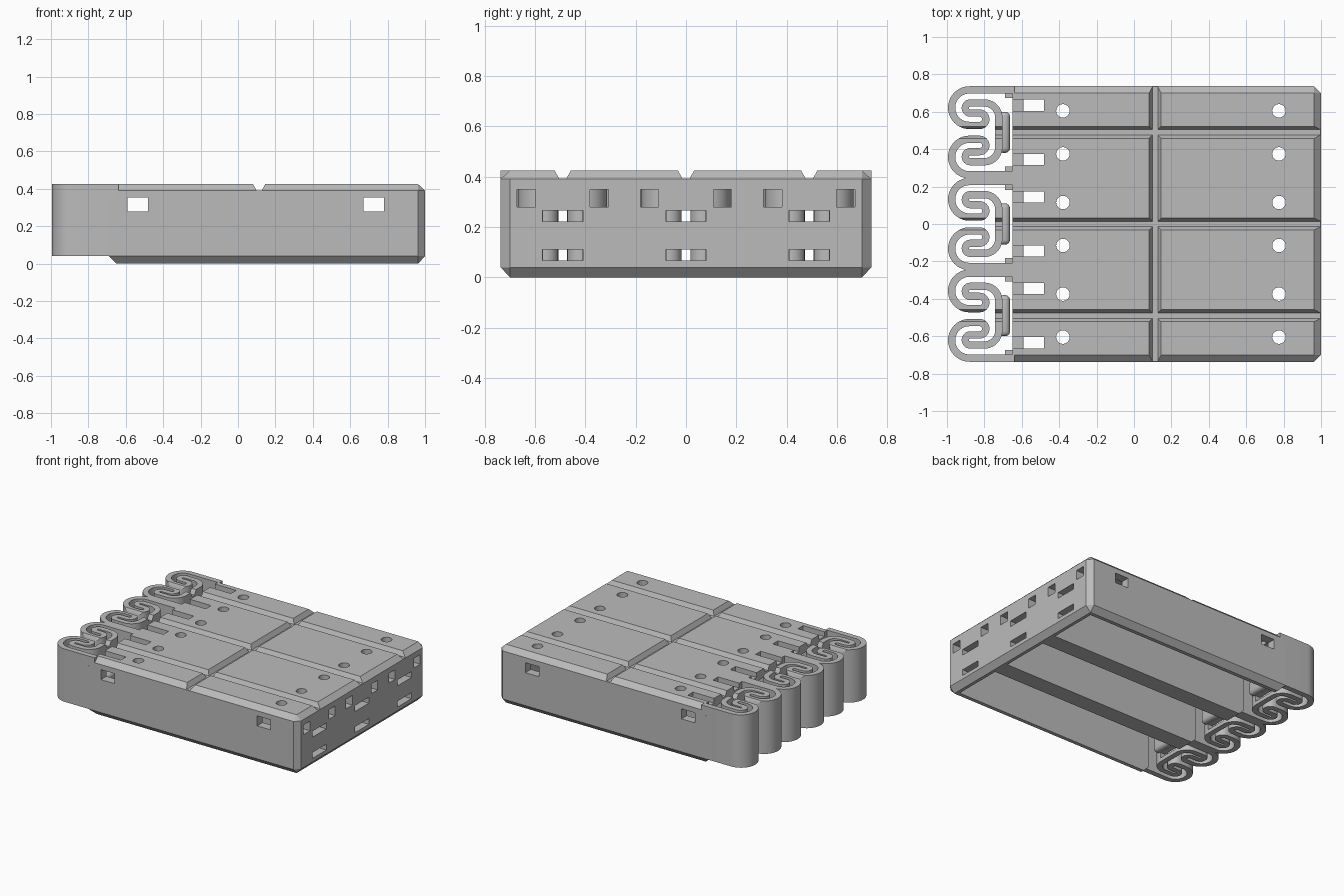
import bpy, bmesh
from math import cos, sin, radians
from mathutils import Vector, Matrix

if "Cube" in bpy.data.objects:
    bpy.data.objects.remove(bpy.data.objects["Cube"])

grey = bpy.data.materials.new("plain grey")
grey.use_nodes = True
grey.diffuse_color = (0.5, 0.5, 0.5, 1)
grey.node_tree.nodes["Principled BSDF"].inputs["Base Color"].default_value = (0.5, 0.5, 0.5, 1)

BAYS = (-0.49, 0.0, 0.49)   # centre line of each compartment
TOP = 0.425


def make(name, bm):
    bmesh.ops.recalc_face_normals(bm, faces=bm.faces)
    mesh = bpy.data.meshes.new(name)
    bm.to_mesh(mesh)
    bm.free()
    mesh.materials.append(grey)
    obj = bpy.data.objects.new(name, mesh)
    bpy.context.collection.objects.link(obj)
    return obj


def box(bm, x0, x1, y0, y1, z0, z1):
    size = Matrix.Diagonal((x1 - x0, y1 - y0, z1 - z0, 1))
    place = Matrix.Translation(((x0 + x1) / 2, (y0 + y1) / 2, (z0 + z1) / 2))
    bmesh.ops.create_cube(bm, size=1, matrix=place @ size)


def hull(bm, points):
    verts = [bm.verts.new(p) for p in points]
    bmesh.ops.convex_hull(bm, input=verts)
    bmesh.ops.dissolve_limit(bm, angle_limit=0.01, verts=bm.verts[:], edges=bm.edges[:])


def cut(target, bm):
    cutter = make("cutter", bm)
    cutter.hide_render = True
    mod = target.modifiers.new("cut", "BOOLEAN")
    mod.operation = "DIFFERENCE"
    mod.solver = "EXACT"
    mod.object = cutter
    graph = bpy.context.evaluated_depsgraph_get()
    mesh = bpy.data.meshes.new_from_object(target.evaluated_get(graph))
    target.modifiers.clear()
    target.data = mesh
    bpy.data.objects.remove(cutter)


def groove(along_x, centre):
    """Trapezoid groove cutter in the top face."""
    bm = bmesh.new()
    pts = []
    for end in (-1.2, 1.2):
        for w, z in ((0.014, 0.392), (0.038, 0.435)):
            for s in (-1, 1):
                a = centre + s * w
                pts.append((end, a, z) if along_x else (a, end, z))
    hull(bm, pts)
    return bm


# Chamfered body block
bm = bmesh.new()
pts = []
for s in (-1, 1):
    for z in (0.04, 0.39):
        pts += [(-0.69, s * 0.737, z), (0.963, s * 0.737, z), (1, s * 0.7, z)]
    pts += [(-0.65, s * 0.7, 0), (0.963, s * 0.7, 0),
            (-0.69, s * 0.7, TOP), (0.963, s * 0.7, TOP)]
hull(bm, pts)
body = make("housing", bm)

# Three compartments, open below and at the left end
bm = bmesh.new()
for c in BAYS:
    box(bm, -0.8, 0.94, c - 0.183, c + 0.183, -0.1, 0.36)
cut(body, bm)

# Step down behind the end of the top plate
bm = bmesh.new()
box(bm, -0.9, -0.65, -0.9, 0.9, 0.355, 0.6)
cut(body, bm)

# Cross tunnels through the side walls and ribs
bm = bmesh.new()
for x in (-0.59, 0.67):
    box(bm, x, x + 0.11, -0.9, 0.9, 0.28, 0.353)
cut(body, bm)

# Windows in the end wall, slots and round holes in the top plate
bm = bmesh.new()
for c in BAYS:
    for z in (0.067, 0.222):
        box(bm, 0.9, 1.1, c - 0.08, c + 0.08, z, z + 0.043)
    for s in (-1, 1):
        y = c + s * 0.145
        box(bm, 0.9, 1.1, y - 0.036, y + 0.036, 0.28, 0.35)
        box(bm, -0.59, -0.48, y - 0.03, y + 0.03, 0.3, 0.5)
        for x in (-0.38, 0.775):
            bmesh.ops.create_cone(bm, cap_ends=True, segments=24, radius1=0.036, radius2=0.036,
                                  depth=0.2, matrix=Matrix.Translation((x, c + s * 0.115, 0.4)))
cut(body, bm)
bm = bmesh.new()
for c in BAYS:
    for s in (-1, 1):
        y = c + s * 0.145
        box(bm, -0.7, -0.585, y - 0.03, y + 0.03, 0.39, 0.5)
cut(body, bm)

# Grooves across the top
for c in BAYS:
    cut(body, groove(True, c))
cut(body, groove(False, 0.113))


def arc(cx, cy, r, a0, a1, n):
    return [(cx + r * cos(radians(a0 + (a1 - a0) * i / n)),
             cy + r * sin(radians(a0 + (a1 - a0) * i / n))) for i in range(n + 1)]


# Centre line of the curled spring: one half, then its mirror
half = [(-0.64, 0.227)]
half += arc(-0.88, 0.132, 0.095, 90, 270, 20)
half += arc(-0.825, 0.07, 0.033, -90, 90, 12)
half += arc(-0.875, 0.13, 0.027, 270, 90, 12)
half += arc(-0.80, 0.08, 0.077, 90, 0, 10)
path = [Vector(p) for p in half + [(x, -y) for x, y in reversed(half)]]


def spring(c):
    bm = bmesh.new()
    rows = []
    for i, p in enumerate(path):
        d = (path[min(i + 1, len(path) - 1)] - path[max(i - 1, 0)]).normalized()
        n = Vector((-d.y, d.x)) * 0.0195
        rows.append([bm.verts.new((q.x, q.y + c, 0.04)) for q in (p + n, p - n)])
    for a, b in zip(rows, rows[1:]):
        bm.faces.new((a[0], b[0], b[1], a[1]))
    ext = bmesh.ops.extrude_face_region(bm, geom=bm.faces[:])
    top = [v for v in ext["geom"] if isinstance(v, bmesh.types.BMVert)]
    bmesh.ops.translate(bm, verts=top, vec=(0, 0, TOP - 0.04))
    obj = make("curled_spring", bm)
    # Strap windows and the end of the top groove
    bm = bmesh.new()
    for z in (0.067, 0.222):
        box(bm, -0.76, -0.64, c - 0.078, c + 0.078, z, z + 0.043)
    cut(obj, bm)
    cut(obj, groove(True, c))
    return obj


smooth = [body]
for c in BAYS:
    smooth.append(spring(c))
    # Rounded strap bar on the inner side of the spring
    bm = bmesh.new()
    box(bm, -0.725, -0.663, c - 0.11, c + 0.11, 0.11, 0.222)
    bmesh.ops.bevel(bm, geom=bm.edges[:], offset=0.026, segments=4, profile=0.5, affect="EDGES")
    smooth.append(make("strap_bar", bm))

bpy.ops.object.select_all(action="DESELECT")
for obj in smooth:
    obj.select_set(True)
bpy.context.view_layer.objects.active = body
bpy.ops.object.shade_smooth_by_angle(angle=radians(30))
